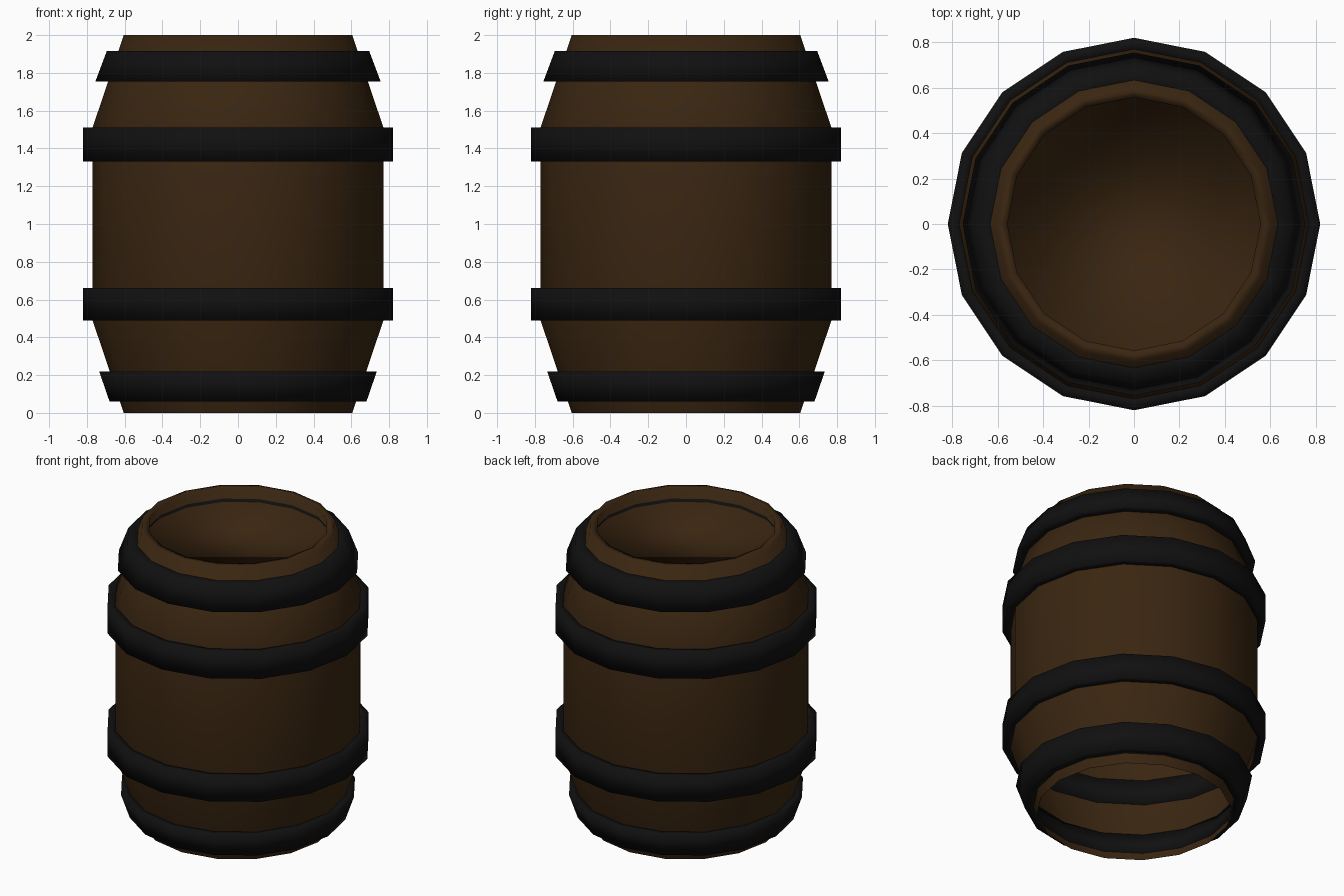
import bpy, bmesh, math

if "Cube" in bpy.data.objects:
    bpy.data.objects.remove(bpy.data.objects["Cube"])

SIDES = 16


def material(name, rgb):
    m = bpy.data.materials.new(name)
    m.diffuse_color = (*rgb, 1)
    m.use_nodes = True
    m.node_tree.nodes["Principled BSDF"].inputs["Base Color"].default_value = m.diffuse_color
    return m


wood = material("dark brown wood", (0.042, 0.019, 0.0055))
iron = material("black iron", (0.0052, 0.0052, 0.0052))


def lathe(name, profile, mat, closed=True, cap=False):
    """Turn a (radius, height) outline around the z axis, all smooth."""
    bm = bmesh.new()
    rings = []
    for i in range(SIDES):
        a = 2 * math.pi * i / SIDES
        rings.append([bm.verts.new((r * math.cos(a), r * math.sin(a), z))
                      for r, z in profile])
    n = len(profile)
    for i in range(SIDES):
        p, q = rings[i], rings[(i + 1) % SIDES]
        for j in range(n if closed else n - 1):
            k = (j + 1) % n
            bm.faces.new((p[j], q[j], q[k], p[k]))
    if cap:
        bm.faces.new([ring[-1] for ring in rings])
    bmesh.ops.recalc_face_normals(bm, faces=bm.faces[:])
    for f in bm.faces:
        f.smooth = True
    mesh = bpy.data.meshes.new(name)
    bm.to_mesh(mesh)
    bm.free()
    mesh.materials.append(mat)
    ob = bpy.data.objects.new(name, mesh)
    bpy.context.collection.objects.link(ob)
    return ob


# Barrel shell, open below, with a rim and a shallow sunken lid on top
lathe("barrel_shell", [(0.605, 0), (0.77, 0.49), (0.77, 1.51), (0.605, 2),
                       (0.557, 2), (0.60, 1.87)], wood, closed=False, cap=True)

# Hoops: bottom and top height, then inner and outer radius at each
hoops = {
    "bottom_hoop": (0.06, 0.22, 0.619, 0.68, 0.673, 0.735),
    "lower_hoop": (0.49, 0.66, 0.764, 0.82, 0.764, 0.82),
    "upper_hoop": (1.33, 1.51, 0.764, 0.82, 0.764, 0.82),
    "top_hoop": (1.755, 1.915, 0.678, 0.755, 0.577, 0.695),
}
for name, (z0, z1, in0, out0, in1, out1) in hoops.items():
    lathe(name, [(in0, z0), (out0, z0), (out1, z1), (in1, z1)], iron)
